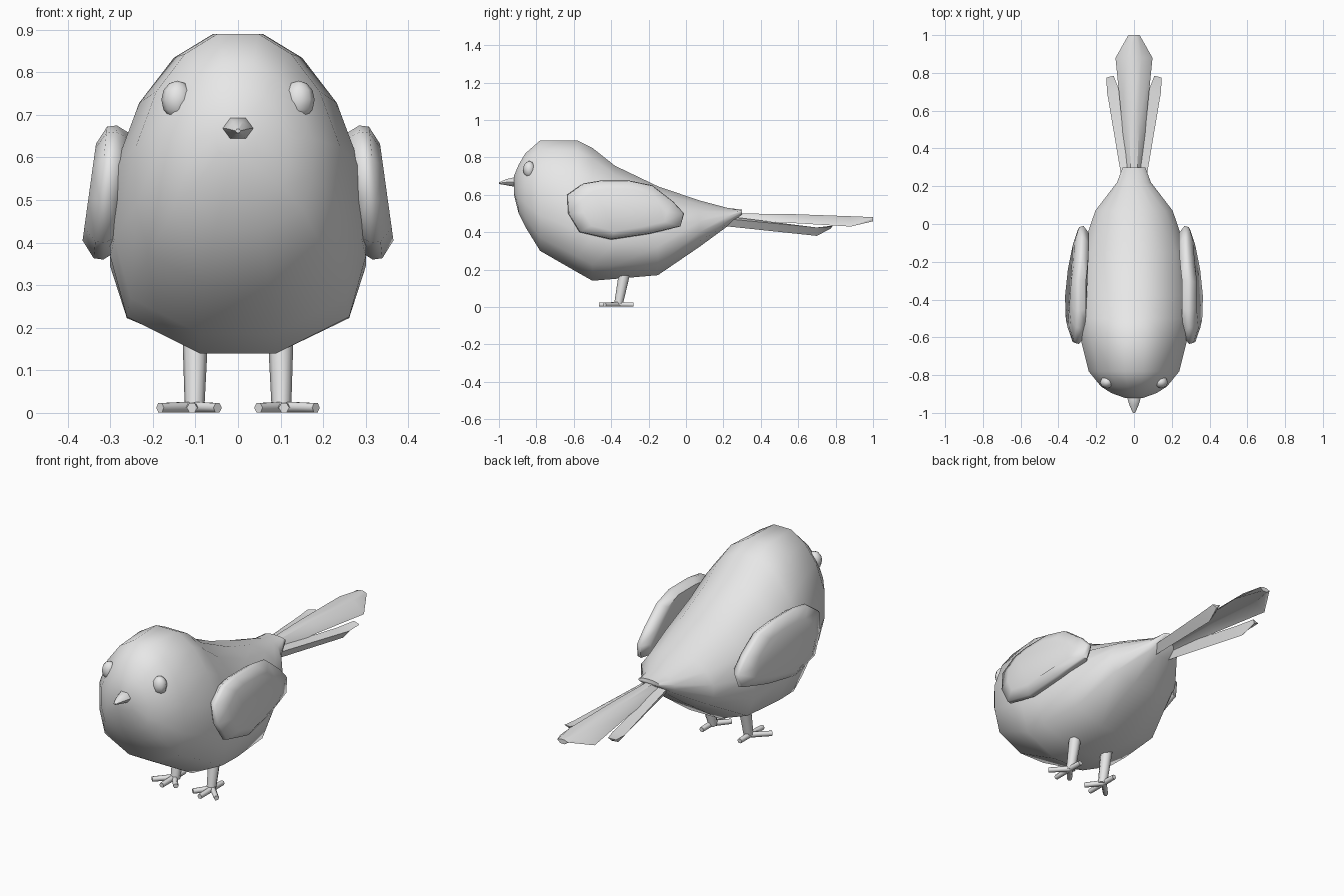
import bpy, bmesh, math
from mathutils import Vector

if "Cube" in bpy.data.objects:
    bpy.data.objects.remove(bpy.data.objects["Cube"])

grey = bpy.data.materials.new("light_grey")
grey.diffuse_color = (0.8, 0.8, 0.8, 1)
grey.use_nodes = True
grey.node_tree.nodes["Principled BSDF"].inputs["Base Color"].default_value = grey.diffuse_color


def finish(name, bm, angle=60):
    bmesh.ops.recalc_face_normals(bm, faces=bm.faces)
    me = bpy.data.meshes.new(name)
    bm.to_mesh(me)
    bm.free()
    ob = bpy.data.objects.new(name, me)
    bpy.context.collection.objects.link(ob)
    me.materials.append(grey)
    bpy.context.view_layer.objects.active = ob
    ob.select_set(True)
    bpy.ops.object.shade_smooth_by_angle(angle=math.radians(angle))
    ob.select_set(False)
    return ob


def loft(name, rings, angle=60, bm=None):
    """Skin a list of closed rings and cap both ends."""
    own = bm is None
    bm = bm or bmesh.new()
    vs = [[bm.verts.new(p) for p in r] for r in rings]
    n = len(vs[0])
    for a, b in zip(vs, vs[1:]):
        for i in range(n):
            j = (i + 1) % n
            bm.faces.new((a[i], a[j], b[j], b[i]))
    bm.faces.new(vs[0])
    bm.faces.new(vs[-1])
    if own:
        return finish(name, bm, angle)


def tube(bm, a, b, ra, rb, n=6, flat=1.0):
    """Tapered round bar between two points."""
    a, b = Vector(a), Vector(b)
    q = (b - a).to_track_quat('Z', 'Y')
    rings = []
    for c, r in ((a, ra), (b, rb)):
        ring = []
        for i in range(n):
            t = 2 * math.pi * i / n
            p = q @ Vector((r * math.cos(t), r * math.sin(t), 0))
            p.z *= flat
            ring.append(c + p)
        rings.append(ring)
    loft("", rings, bm=bm)


# body: one egg-shaped section scaled along y (y, bottom, top, half width)
half = [(.3, 0), (.87, .12), (1, .32), (1, .55), (.8, .77), (.52, .92), (.2, 1)]
section = half + [(-u, v) for u, v in reversed(half)]
stations = [(-.92, .60, .70, .05), (-.895, .50, .76, .12), (-.86, .43, .82, .175),
            (-.78, .30, .89, .24), (-.58, .185, .89, .29), (-.5, .14, .85, .30),
            (-.38, .15, .755, .30), (-.15, .17, .645, .28), (.07, .32, .57, .205),
            (.22, .43, .53, .09), (.30, .495, .52, .06)]
loft("body", [[(u * w, y, b + v * (t - b)) for u, v in section]
              for y, b, t, w in stations], 75)

# beak
beak = [(-.88, .66, .038, .032), (-.92, .668, .036, .028),
        (-.96, .667, .024, .019), (-1, .662, .006, .005)]
loft("beak", [[(rx * math.cos(i * math.pi / 3), y, z + rz * math.sin(i * math.pi / 3))
               for i in range(6)] for y, z, rx, rz in beak])

# wing outline (y, z), and central tail feather (y, half width, ridge z, edge z)
outline = [(-.635, .60), (-.55, .66), (-.46, .675), (-.30, .675), (-.18, .65),
           (-.07, .565), (-.01, .50), (-.03, .43), (-.20, .39), (-.40, .36),
           (-.57, .40), (-.63, .50)]


def wing_ring(s, scale, dx):
    ring = []
    for y, z in outline:
        x = .30 + .1 * (.67 - z) - .12 * max(0, y + .3)
        ring.append((s * (x + dx), -.34 + (y + .34) * scale, .52 + (z - .52) * scale))
    return ring


feather = [(.18, .035, .50, .465), (.55, .065, .497, .45),
           (.88, .098, .485, .43), (1, .03, .48, .472)]
loft("tail_middle", [[(-w, y, e), (-w * .4, y, r), (w * .4, y, r), (w, y, e),
                      (w * .4, y, r - .022), (-w * .4, y, r - .022)]
                     for y, w, r, e in feather], 50)

for s, side in ((-1, "left"), (1, "right")):
    # wing
    loft("wing_" + side, [wing_ring(s, .88, -.045), wing_ring(s, 1, -.015),
                          wing_ring(s, .98, .008), wing_ring(s, .72, .034)], 60)

    # eye
    bm = bmesh.new()
    bmesh.ops.create_uvsphere(bm, u_segments=8, v_segments=6, radius=1)
    for v in bm.verts:
        v.co = (s * .143 + v.co.x * .037, -.838 + v.co.y * .033, .735 + v.co.z * .045)
    finish("eye_" + side, bm, 80)

    # leg and foot with three front toes and one back toe
    bm = bmesh.new()
    tube(bm, (s * .1, -.325, .2), (s * .102, -.362, .01), .031, .023, 8)
    for dx, y in ((0, -.465), (.075, -.435), (-.06, -.435), (0, -.28)):
        tube(bm, (s * .108, -.36, .014), (s * (.108 + dx), y, .012), .0145, .0125)
    finish("leg_" + side, bm)

    # side tail feather, a tilted blade
    root = [(.025, .18, .49), (.055, .18, .475), (.035, .18, .435)]
    wide = [(.075, .70, .425), (.143, .70, .425), (.105, .70, .38)]
    tip = [(.108, .785, .435), (.146, .775, .43), (.12, .775, .42)]
    loft("tail_" + side, [[(s * x, y, z) for x, y, z in r]
                          for r in (root, wide, tip)], 50)
